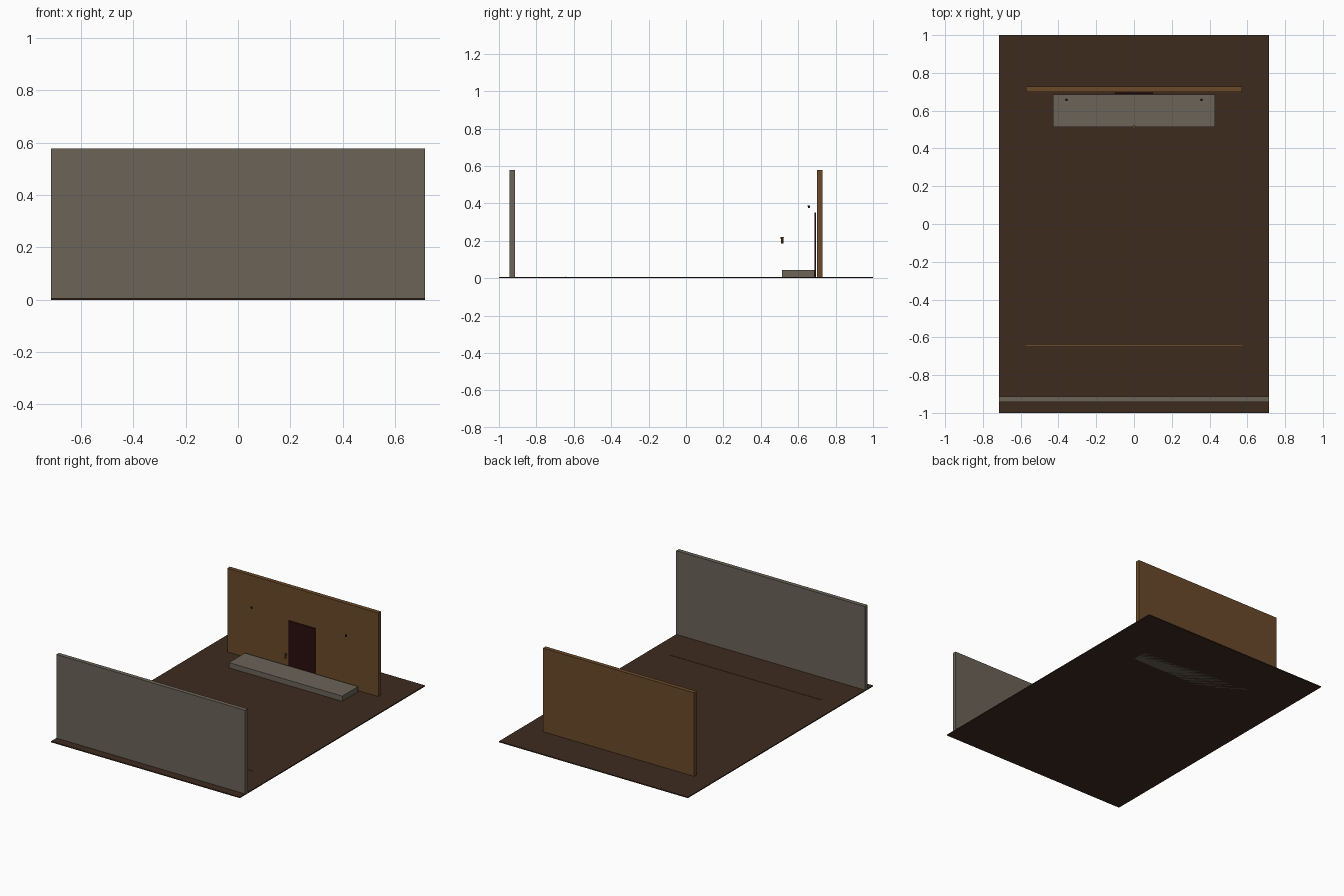
import bpy
import bmesh
from mathutils import Matrix

cube = bpy.data.objects.get("Cube")
if cube:
    bpy.data.objects.remove(cube, do_unlink=True)

S = 1 / 7          # metres to model units
FLOOR = 0.05       # floor thickness in metres


def material(name, hex_colour):
    srgb = [int(hex_colour[i:i + 2], 16) / 255 for i in (0, 2, 4)]
    rgb = [c / 12.92 if c <= 0.04045 else ((c + 0.055) / 1.055) ** 2.4 for c in srgb]
    mat = bpy.data.materials.new(name)
    mat.use_nodes = True
    mat.diffuse_color = (*rgb, 1)
    bsdf = mat.node_tree.nodes["Principled BSDF"]
    bsdf.inputs["Base Color"].default_value = (*rgb, 1)
    bsdf.inputs["Roughness"].default_value = 0.9
    return mat


earth = material("dark_earth", "3d2b1f")
stone = material("grey_stone", "6b6358")
wood = material("brown_wood", "6b4a2a")
door_red = material("dark_door_red", "2a0e10")
iron = material("dark_iron", "1c1815")


def add(name, bm, mat):
    mesh = bpy.data.meshes.new(name)
    bm.to_mesh(mesh)
    bm.free()
    mesh.materials.append(mat)
    obj = bpy.data.objects.new(name, mesh)
    bpy.context.collection.objects.link(obj)
    return obj


def box(name, size, x, y, bottom, mat):
    bm = bmesh.new()
    place = Matrix.Translation((x * S, y * S, (bottom + size[2] / 2) * S))
    scale = Matrix.Diagonal((size[0] * S, size[1] * S, size[2] * S, 1))
    bmesh.ops.create_cube(bm, size=1, matrix=place @ scale)
    return add(name, bm, mat)


def taper(name, r_low, r_high, height, x, y, bottom, mat):
    bm = bmesh.new()
    place = Matrix.Translation((x * S, y * S, (bottom + height / 2) * S))
    bmesh.ops.create_cone(bm, cap_ends=True, segments=8, radius1=r_low * S,
                          radius2=r_high * S, depth=height * S, matrix=place)
    return add(name, bm, mat)


# Ground and the two facing walls
box("floor", (10, 14, FLOOR), 0, 0, 0, earth)
box("front_wall", (10, 0.2, 4), 0, -6.5, FLOOR, stone)
box("back_wall", (8, 0.2, 4), 0, 5, FLOOR, wood)

# Raised platform and door in front of the back wall
box("platform", (6, 1.2, 0.3), 0, 4.2, 0, stone)
box("door", (1.4, 0.05, 2.4), 0, 4.84, FLOOR, door_red)

# Thin strip across the floor
box("floor_strip", (8, 0.03, 0.02), 0, -4.5, FLOOR, wood)

# Small floating cup above the platform edge
taper("cup", 0.04, 0.06, 0.24, 0, 3.6, 1.3, wood)

# Pair of small wall lamps
for side, x in (("left", 2.5), ("right", -2.5)):
    taper(side + "_lamp", 0.03, 0.05, 0.08, x, 4.6, 2.63, iron)
